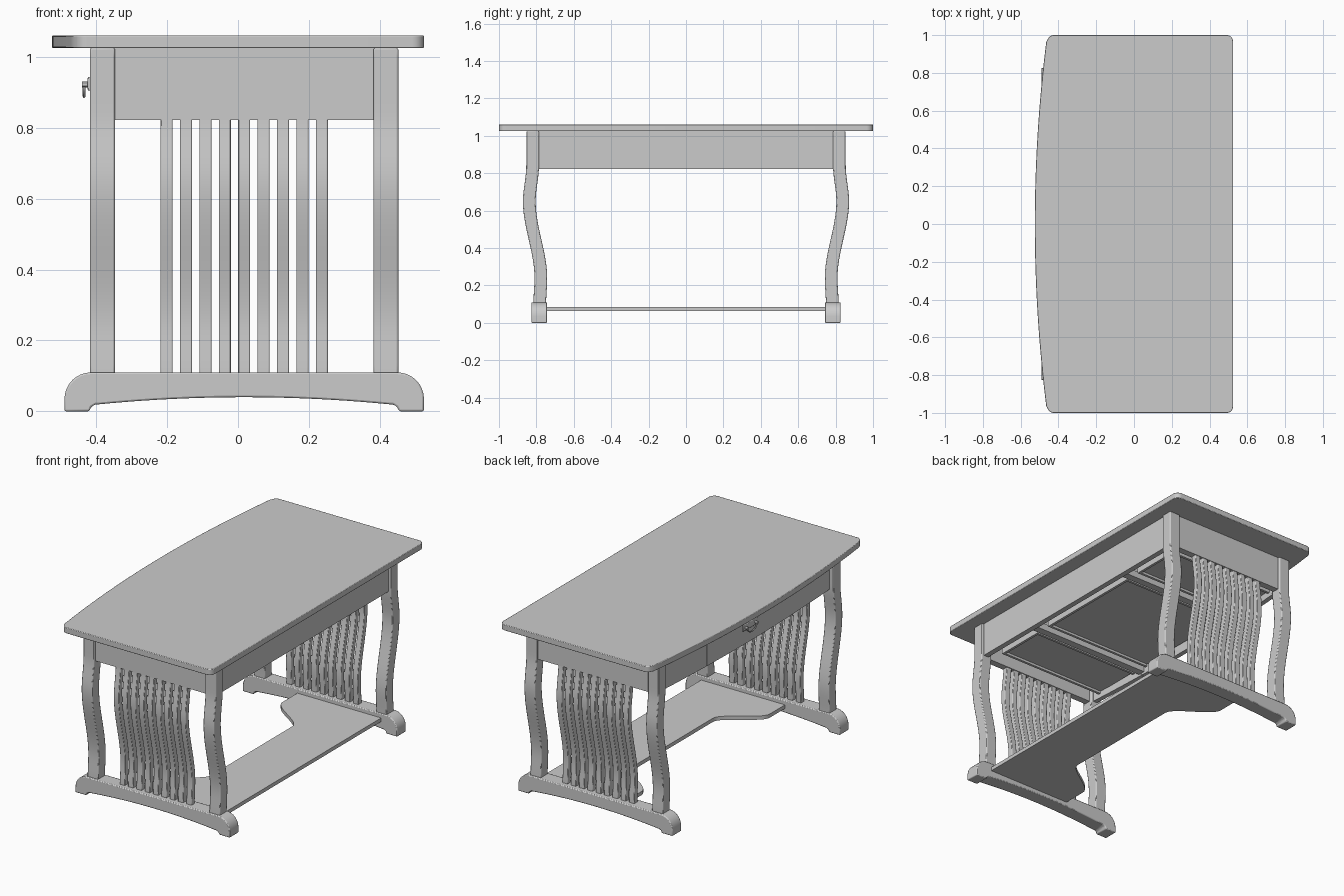
import bpy, bmesh, math
from mathutils import Vector

cube = bpy.data.objects.get("Cube")
if cube:
    bpy.data.objects.remove(cube, do_unlink=True)

grey = bpy.data.materials.new("plain grey")
grey.use_nodes = True
grey.diffuse_color = (0.6, 0.6, 0.6, 1)
grey.node_tree.nodes["Principled BSDF"].inputs["Base Color"].default_value = (0.6, 0.6, 0.6, 1)

MID = 0.0175          # x centre of the base
APRON_LOW, TOP_LOW, TOP_HIGH = 0.822, 1.025, 1.06
parts = []


def prism(name, outline, axis, low, high, bevel=0.0):
    """Extrude a flat outline along x, y or z between low and high."""
    def place(a, b, h):
        return {"x": (h, a, b), "y": (a, h, b), "z": (a, b, h)}[axis]
    bm = bmesh.new()
    face = bm.faces.new([bm.verts.new(place(a, b, low)) for a, b in outline])
    new = bmesh.ops.extrude_face_region(bm, geom=[face])["geom"]
    moved = [v for v in new if isinstance(v, bmesh.types.BMVert)]
    bmesh.ops.translate(bm, verts=moved, vec=Vector(place(0, 0, high - low)))
    bmesh.ops.recalc_face_normals(bm, faces=bm.faces)
    mesh = bpy.data.meshes.new(name)
    bm.to_mesh(mesh)
    bm.free()
    obj = bpy.data.objects.new(name, mesh)
    bpy.context.collection.objects.link(obj)
    mesh.materials.append(grey)
    if bevel:
        mod = obj.modifiers.new("soft_edges", "BEVEL")
        mod.width, mod.segments, mod.limit_method = bevel, 2, "ANGLE"
    parts.append(obj)
    return obj


def box(name, xs, ys, zs, bevel=0.0):
    (a, b), (c, d) = xs, ys
    return prism(name, [(a, c), (b, c), (b, d), (a, d)], "z", zs[0], zs[1], bevel)


def arc(cx, cy, r, start, end, steps=8):
    angles = [math.radians(start + (end - start) * i / steps) for i in range(steps + 1)]
    return [(cx + r * math.cos(t), cy + r * math.sin(t)) for t in angles]


def span(a, b, n):
    return [a + (b - a) * i / n for i in range(n + 1)]


# S-shaped centre line shared by the legs and slats
KNOTS = [(0.1, 0.782), (0.24, 0.776), (0.65, 0.838), (0.84, 0.82), (1.03, 0.82)]


def sway(z):
    for (z0, y0), (z1, y1) in zip(KNOTS, KNOTS[1:]):
        if z <= z1:
            t = (z - z0) / (z1 - z0)
            return y0 + (y1 - y0) * t * t * (3 - 2 * t)
    return KNOTS[-1][1]


def wavy_bar(name, side, xs, thick, z0, z1, bevel):
    zs = span(z0, z1, 36)
    outline = [(side * (sway(z) - thick / 2), z) for z in zs]
    outline += [(side * (sway(z) + thick / 2), z) for z in reversed(zs)]
    return prism(name, outline, "x", xs[0], xs[1], bevel)


# Table top with one bowed long edge and rounded corners
R = 0.035
bow = [(-0.46 - 0.065 * (1 - y * y), y) for y in span(0.965, -0.965, 32)]
outline = arc(0.525 - R, -1 + R, R, -90, 0) + arc(0.525 - R, 1 - R, R, 0, 90)
outline += arc(-0.46 + R, 1 - R, R, 90, 165, 6) + bow
outline += arc(-0.46 + R, -1 + R, R, 195, 270, 6)
prism("table_top", outline, "z", TOP_LOW, TOP_HIGH, 0.003)

# Foot outline: rounded shoulders above, shallow arch beneath
HALF, ARCH = 0.507, 0.437
foot = arc(MID - HALF + 0.075, 0.035, 0.075, 180, 90)
foot += arc(MID + HALF - 0.075, 0.035, 0.075, 90, 0)
foot += [(MID + HALF, 0), (MID + ARCH, 0), (MID + ARCH - 0.006, 0.013), (MID + ARCH - 0.018, 0.02)]
foot += [(MID + u, 0.02 + 0.02 * (1 - (u / 0.41) ** 2)) for u in span(0.41, -0.41, 20)]
foot += [(MID - ARCH + 0.018, 0.02), (MID - ARCH + 0.006, 0.013), (MID - ARCH, 0), (MID - HALF, 0)]

LEGS = {"front": (-0.418, -0.347), "back": (0.382, 0.452)}
for side, word in ((1, "far"), (-1, "near")):
    lo, hi = sorted((side * 0.742, side * 0.827))
    prism(f"{word}_foot", foot, "y", lo, hi, 0.005)
    for label, xs in LEGS.items():
        wavy_bar(f"{word}_{label}_leg", side, xs, 0.068, 0.105, TOP_LOW, 0.005)
    for i in range(9):
        x = MID + (i - 4) * 0.0547
        wavy_bar(f"{word}_slat_{i + 1}", side, (x - 0.017, x + 0.017), 0.032, 0.105, 0.84, 0.003)
    lo, hi = sorted((side * 0.8, side * 0.84))
    box(f"{word}_end_apron", (-0.35, 0.385), (lo, hi), (APRON_LOW, TOP_LOW))

# Back apron
box("back_apron", (0.405, 0.437), (-0.79, 0.79), (APRON_LOW, TOP_LOW))


# Bowed drawer fronts and the open-bottomed drawer boxes behind them
def front_x(y):
    return -0.39 - 0.026 * (1 - (y / 0.79) ** 2)


SEAM = 0.39
for name, y0, y1 in (("near_drawer", -0.788, -SEAM - 0.002),
                     ("middle_drawer", -SEAM + 0.002, SEAM - 0.002),
                     ("far_drawer", SEAM + 0.002, 0.788)):
    ys = span(y0, y1, 10)
    outline = [(front_x(y), y) for y in ys] + [(front_x(y) + 0.028, y) for y in reversed(ys)]
    prism(name + "_front", outline, "z", APRON_LOW, TOP_LOW - 0.002)
    a, b = y0 + 0.045, y1 - 0.045
    rear, wall = 0.34, 0.015
    box(name + "_bottom", (-0.37, rear), (a, b), (0.862, 0.87))
    box(name + "_back", (rear - wall, rear), (a, b), (0.848, 0.985))
    for tag, y in (("near", a), ("far", b - wall)):
        box(f"{name}_{tag}_side", (-0.37, rear), (y, y + wall), (0.848, 0.985))

# Runners between the drawers
for y in (-SEAM, SEAM):
    box("drawer_runner", (-0.385, 0.406), (y - 0.022, y + 0.022), (0.835, 0.875))
    box("drawer_divider", (-0.385, 0.406), (y - 0.01, y + 0.01), (0.875, TOP_LOW))

# Low shelf: straight at the back, cut away in the middle at the front
edge = []
for y in span(0.38, 0.6, 14):
    t = (y - 0.38) / 0.22
    edge.append((0.09 - 0.22 * t * t * (3 - 2 * t), y))
edge.append((-0.13, 0.75))
shelf = [(0.42, -0.75), (0.42, 0.75)] + edge[::-1] + [(x, -y) for x, y in edge]
prism("low_shelf", shelf, "z", 0.063, 0.085)

# Drawer pull: back plate, two knobs and a hanging bail
box("pull_plate", (-0.424, -0.412), (-0.065, 0.065), (0.905, 0.943), 0.003)
for y in (-0.045, 0.045):
    prism("pull_knob", arc(y, 0.922, 0.008, 0, 330, 11), "x", -0.44, -0.42)
curve = bpy.data.curves.new("pull_bail", "CURVE")
curve.dimensions, curve.bevel_depth, curve.bevel_resolution = "3D", 0.004, 2
path = [(-0.434, 0.045 * math.cos(t), 0.92 - 0.032 * math.sin(t)) for t in span(0, math.pi, 14)]
spline = curve.splines.new("POLY")
spline.points.add(len(path) - 1)
for point, co in zip(spline.points, path):
    point.co = (*co, 1)
curve.materials.append(grey)
bpy.context.collection.objects.link(bpy.data.objects.new("pull_bail", curve))

# Smooth the curved sides while keeping corners crisp
bpy.ops.object.select_all(action="DESELECT")
for obj in parts:
    obj.select_set(True)
bpy.context.view_layer.objects.active = parts[0]
bpy.ops.object.shade_smooth_by_angle(angle=math.radians(30))
